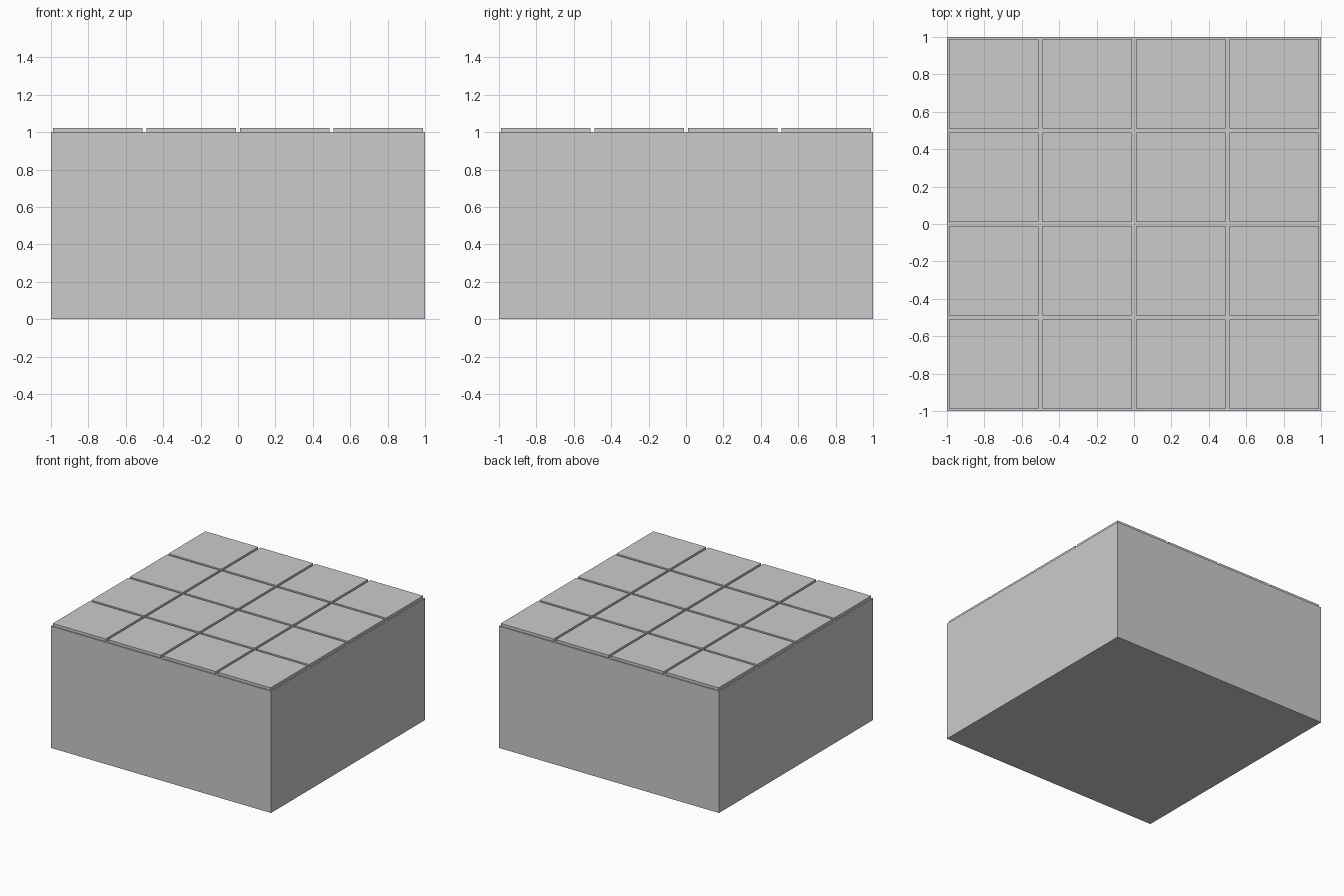
import bpy

if "Cube" in bpy.data.objects:
    bpy.data.objects.remove(bpy.data.objects["Cube"])


def box(name, size, center):
    bpy.ops.mesh.primitive_cube_add(size=1, location=center)
    ob = bpy.context.object
    ob.name = name
    ob.scale = size
    bpy.ops.object.transform_apply(location=False, rotation=False, scale=True)
    return ob


PITCH, TILE, THICK = 0.5, 0.48, 0.022

# Solid base block
box("base_block", (2, 2, 1), (0, 0, 0.5))

# 4 x 4 grid of thin tiles on top, separated by narrow gaps
for row in range(4):
    for col in range(4):
        box(f"tile_{row}_{col}", (TILE, TILE, THICK),
            ((col - 1.5) * PITCH, (row - 1.5) * PITCH, 1 + THICK / 2))
